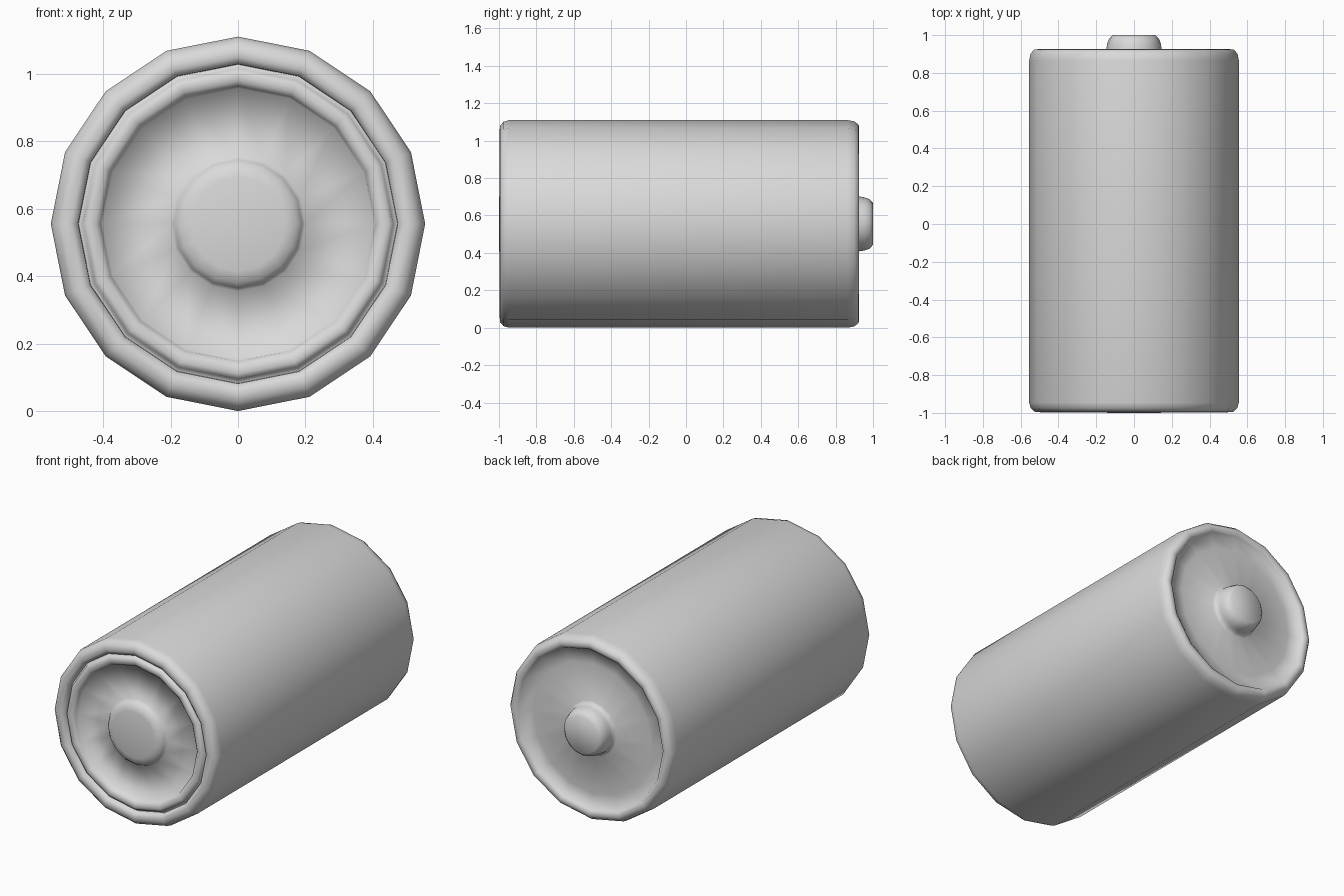
import bpy, bmesh, math

if "Cube" in bpy.data.objects:
    bpy.data.objects.remove(bpy.data.objects["Cube"], do_unlink=True)

SIDES = 16
AXIS_Z = 0.555

grey = bpy.data.materials.new("plain grey")
grey.use_nodes = True
colour = (0.7, 0.7, 0.7, 1)
grey.diffuse_color = colour
grey.node_tree.nodes["Principled BSDF"].inputs["Base Color"].default_value = colour


def lathe(name, profile, close_start=False, close_end=False):
    """Spin (radius, y) points, listed from front to back of the skin, around the y axis."""
    bm = bmesh.new()
    angles = [math.tau * i / SIDES for i in range(SIDES)]
    rings = [[bm.verts.new((r * math.cos(a), y, r * math.sin(a))) for a in angles]
             for r, y in profile]
    for near, far in zip(rings, rings[1:]):
        for i in range(SIDES):
            j = (i + 1) % SIDES
            bm.faces.new((near[i], far[i], far[j], near[j]))
    if close_start:
        bm.faces.new(rings[0])
    if close_end:
        bm.faces.new(rings[-1][::-1])
    mesh = bpy.data.meshes.new(name)
    bm.to_mesh(mesh)
    bm.free()
    mesh.materials.append(grey)
    obj = bpy.data.objects.new(name, mesh)
    obj.location.z = AXIS_Z
    bpy.context.collection.objects.link(obj)
    bpy.ops.object.select_all(action="DESELECT")
    obj.select_set(True)
    bpy.context.view_layer.objects.active = obj
    bpy.ops.object.shade_smooth_by_angle(angle=math.radians(85))


# Sleeve with rounded rims, rolling in to the sunken plate at the back
lathe("casing", [
    (0.472, -0.95), (0.474, -0.982), (0.495, -0.997), (0.525, -0.994),
    (0.547, -0.975), (0.555, -0.945),
    (0.555, 0.865), (0.548, 0.9), (0.53, 0.923), (0.505, 0.926),
    (0.487, 0.916), (0.477, 0.897), (0.4, 0.895),
])

# Front terminal: low raised disc, shallow dish, rounded rim and the groove around it
lathe("negative_terminal", [
    (0.14, -1.0), (0.175, -0.992), (0.19, -0.975), (0.2, -0.958),
    (0.402, -0.95), (0.408, -0.975), (0.422, -0.988),
    (0.445, -0.991), (0.46, -0.983), (0.465, -0.965), (0.474, -0.963),
], close_start=True)

# Back terminal: flat plate with a tapered button
lathe("positive_terminal", [
    (0.4, 0.895), (0.165, 0.895), (0.149, 0.908), (0.146, 0.93),
    (0.142, 0.955), (0.132, 0.982), (0.112, 1.0),
], close_end=True)
